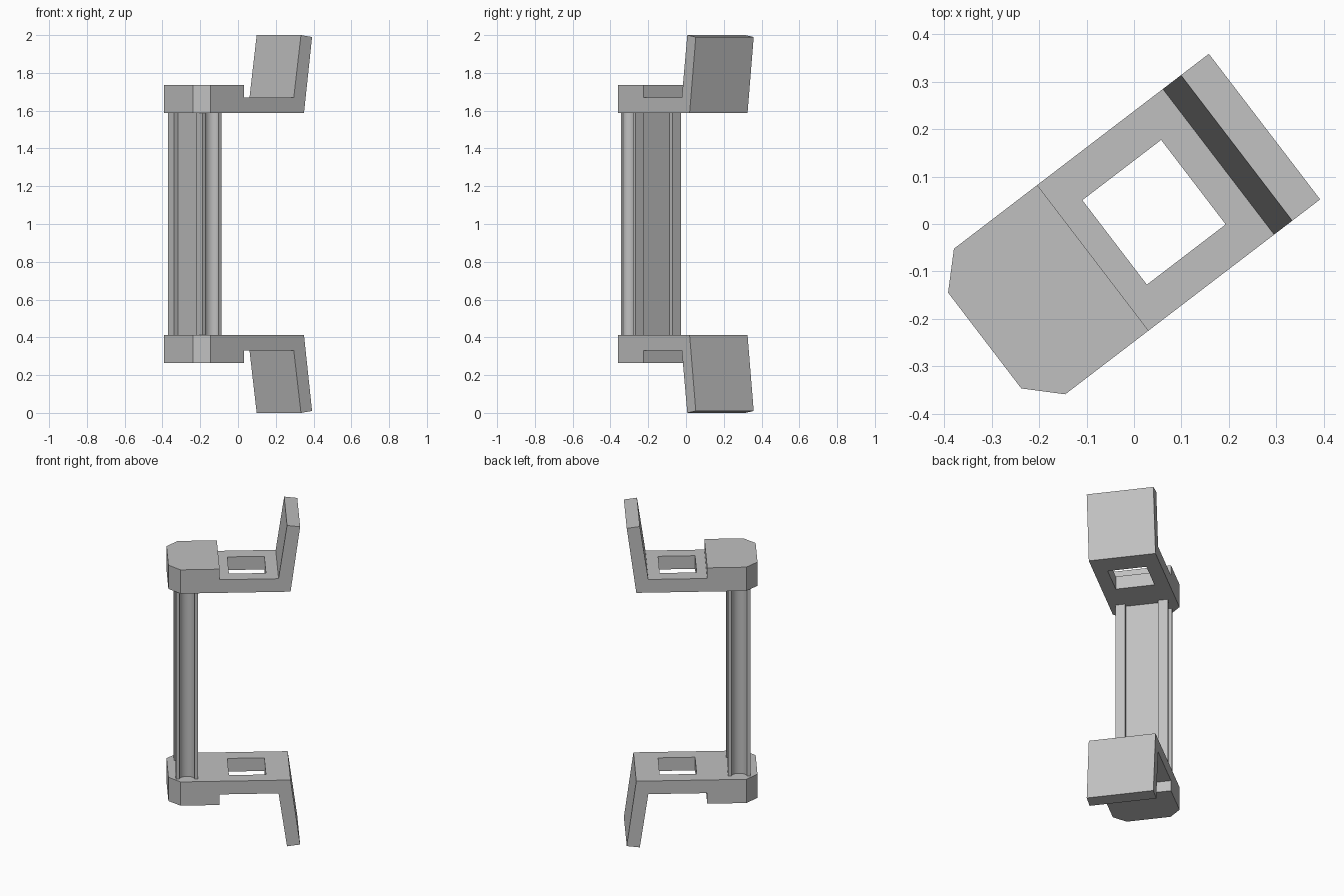
import bpy, bmesh, math

if "Cube" in bpy.data.objects:
    bpy.data.objects.remove(bpy.data.objects["Cube"])

TURN = math.radians(37.4)      # whole handle is turned about z
V0, V1 = -0.197, 0.189         # bracket sides

grey = bpy.data.materials.new("plain grey")
grey.use_nodes = True
COLOUR = (0.53, 0.53, 0.53, 1)
grey.diffuse_color = COLOUR
grey.node_tree.nodes["Principled BSDF"].inputs["Base Color"].default_value = COLOUR


def prism(name, start, end, chamfer=None):
    """Extrude a closed outline from start points to end points."""
    bm = bmesh.new()
    a = [bm.verts.new(p) for p in start]
    b = [bm.verts.new(p) for p in end]
    bm.faces.new(a)
    bm.faces.new(b)
    for i in range(len(a)):
        j = (i + 1) % len(a)
        bm.faces.new((a[i], a[j], b[j], b[i]))
    if chamfer:
        low = min(v.co.x for v in bm.verts)
        edges = [e for e in bm.edges if all(v.co.x < low + 0.001 for v in e.verts)
                 and abs(e.verts[0].co.z - e.verts[1].co.z) > 0.01]
        bmesh.ops.bevel(bm, geom=edges, offset=chamfer, segments=1, affect='EDGES')
    bmesh.ops.recalc_face_normals(bm, faces=bm.faces)
    mesh = bpy.data.meshes.new(name)
    bm.to_mesh(mesh)
    bm.free()
    mesh.materials.append(grey)
    obj = bpy.data.objects.new(name, mesh)
    bpy.context.collection.objects.link(obj)
    obj.rotation_euler.z = TURN
    return obj


# Cutter for the square window in both brackets
window = [(-0.056, -0.118), (0.153, -0.118), (0.153, 0.106), (-0.056, 0.106)]
cutter = prism("window_cutter", [(u, v, -0.1) for u, v in window],
               [(u, v, 2.1) for u, v in window])
cutter.hide_render = True

# Brackets: thick head, thin windowed plate and tilted flap, mirrored about mid height
side = [(-0.399, 0.587), (0.289, 0.587), (0.343, 0.99), (0.269, 1.0),
        (0.221, 0.669), (-0.112, 0.669), (-0.112, 0.735), (-0.399, 0.735)]
brackets = []
for name, s in (("upper_bracket", 1), ("lower_bracket", -1)):
    bracket = prism(name, [(u, V0, 1 + s * h) for u, h in side],
                    [(u, V1, 1 + s * h) for u, h in side], chamfer=0.066)
    cut = bracket.modifiers.new("window", 'BOOLEAN')
    cut.operation = 'DIFFERENCE'
    cut.solver = 'EXACT'
    cut.object = cutter
    brackets.append(bracket)

bpy.context.view_layer.update()
graph = bpy.context.evaluated_depsgraph_get()
for bracket in brackets:
    mesh = bpy.data.meshes.new_from_object(bracket.evaluated_get(graph))
    bracket.modifiers.clear()
    bracket.data = mesh
bpy.data.objects.remove(cutter)

# Grip post: recessed broad faces, a rounded groove down each narrow face
MID_U, MID_V = -0.295, -0.008
HALF_U, HALF_V, RECESS_V, RECESS = 0.063, 0.152, 0.096, 0.026
GROOVE, DEPTH, STEPS = 0.043, 0.036, 12
half = [(-HALF_U + RECESS, -RECESS_V), (-HALF_U, -RECESS_V), (-HALF_U, -HALF_V)]
for i in range(STEPS + 1):
    t = math.pi * i / STEPS
    half.append((-GROOVE * math.cos(t), -HALF_V + DEPTH * math.sin(t)))
half += [(HALF_U, -HALF_V), (HALF_U, -RECESS_V), (HALF_U - RECESS, -RECESS_V)]
outline = half + [(-u, -v) for u, v in half]
post = prism("grip_post", [(MID_U + u, MID_V + v, 0.41) for u, v in outline],
             [(MID_U + u, MID_V + v, 1.59) for u, v in outline])
bpy.ops.object.select_all(action='DESELECT')
post.select_set(True)
bpy.context.view_layer.objects.active = post
bpy.ops.object.shade_smooth_by_angle(angle=math.radians(30))
